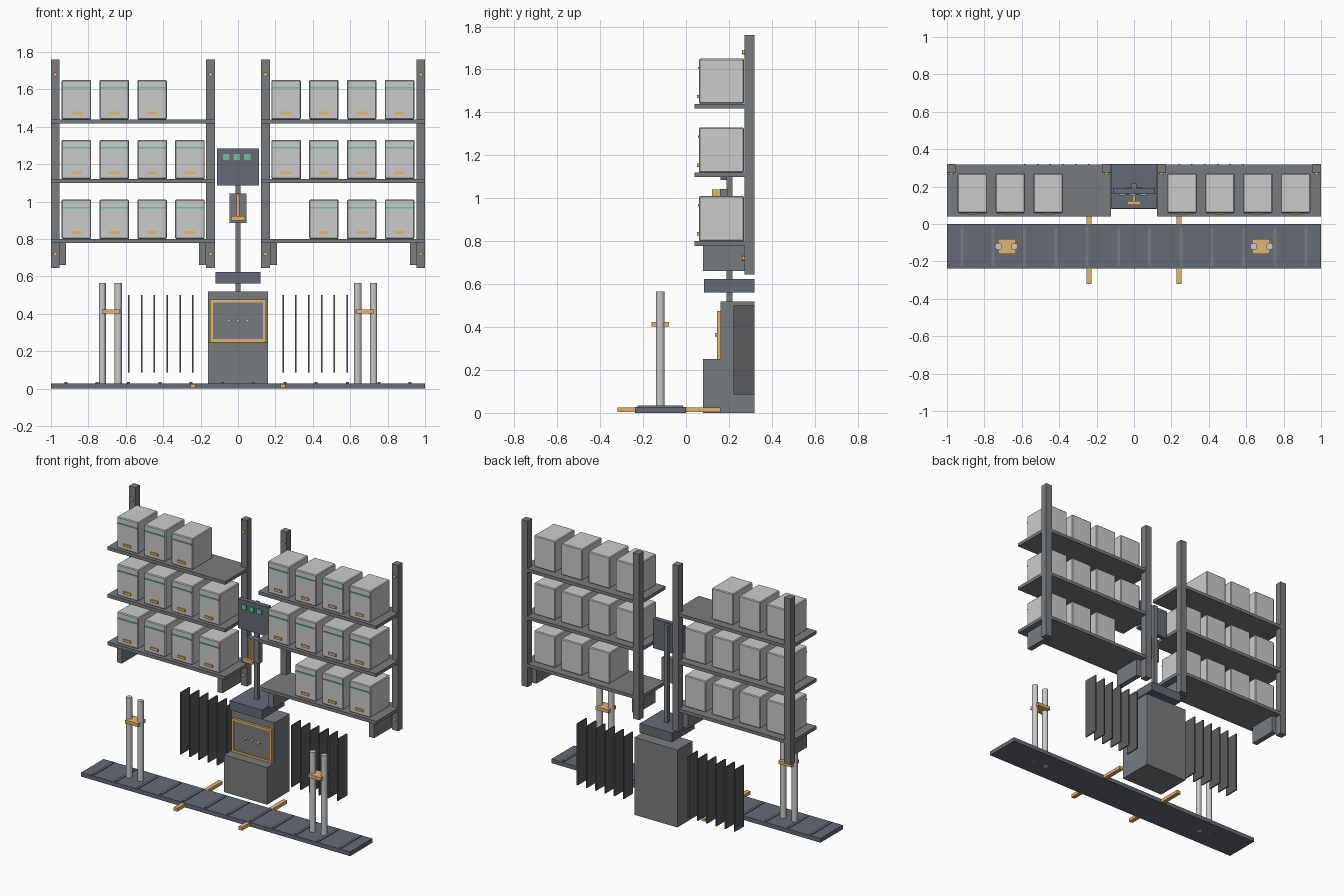
import bpy, bmesh, math
from mathutils import Matrix

if "Cube" in bpy.data.objects:
    bpy.data.objects.remove(bpy.data.objects["Cube"])


def mat(name, col):
    m = bpy.data.materials.new(name)
    m.diffuse_color = (*col, 1)
    m.use_nodes = True
    m.node_tree.nodes["Principled BSDF"].inputs["Base Color"].default_value = m.diffuse_color
    return m


STEEL = mat("steel", (0.19, 0.20, 0.21))
NAVY = mat("blue_steel", (0.13, 0.145, 0.18))
DARK = mat("dark_fin", (0.10, 0.105, 0.11))
BRASS = mat("brass", (0.75, 0.47, 0.15))
GREEN = mat("green", (0.15, 0.55, 0.33))


def finish(name, bm, m):
    me = bpy.data.meshes.new(name)
    bm.to_mesh(me)
    bm.free()
    ob = bpy.data.objects.new(name, me)
    bpy.context.collection.objects.link(ob)
    if m:
        me.materials.append(m)
    return ob


def box(name, x, y, z, m=None, bevel=0):
    """Box from (min, max) pairs on each axis."""
    bm = bmesh.new()
    bmesh.ops.create_cube(bm, size=1)
    for v in bm.verts:
        for i, r in enumerate((x, y, z)):
            v.co[i] = max(r) if v.co[i] > 0 else min(r)
    if bevel:
        bmesh.ops.bevel(bm, geom=bm.edges[:], offset=bevel, segments=1, affect='EDGES')
    return finish(name, bm, m)


def cyl(name, c, r, length, axis='Z', m=None, sides=12):
    bm = bmesh.new()
    bmesh.ops.create_cone(bm, cap_ends=True, segments=sides, radius1=r, radius2=r, depth=length)
    rot = Matrix.Rotation(math.pi / 2, 4, 'X') if axis == 'Y' else Matrix()
    bmesh.ops.transform(bm, matrix=Matrix.Translation(c) @ rot, verts=bm.verts)
    return finish(name, bm, m)


def span(c, w):
    return (c - w / 2, c + w / 2)


SHELF_Z = (0.80, 1.12, 1.44)
EMPTY = {(-1, 2, 0), (1, 0, 0)}          # slots without a crate: side, row, column

for s in (-1, 1):
    # rack posts with fixing bolts
    for x in (0.147, 0.977):
        box("rack_post", span(s * x, 0.046), (0.272, 0.32), (0.645, 1.76), STEEL)
        for z in (0.72, 1.68):
            cyl("post_bolt", (s * x, 0.268, z), 0.011, 0.012, 'Y', BRASS)
    # brackets under the lowest shelf
    for x in (0.19, 0.938):
        box("shelf_bracket", span(s * x, 0.036), (0.08, 0.275), (0.66, 0.78), STEEL)
    # shelves and crates
    for row, z in enumerate(SHELF_Z):
        box("shelf", (s * 0.123, s * 0.999), (0.04, 0.319), (z - 0.022, z), STEEL)
        for col in range(4):
            if (s, row, col) in EMPTY:
                continue
            x = s * (0.257 + 0.2023 * col)
            box("crate", span(x, 0.158), (0.06, 0.27), (z, z + 0.21), None, 0.005)
            box("crate_stripe", span(x, 0.146), (0.055, 0.065), (z + 0.164, z + 0.172), GREEN)
            box("crate_handle", span(x, 0.055), (0.052, 0.065), (z + 0.026, z + 0.042), BRASS)
    # paired poles with clamp
    for x in (0.64, 0.725):
        cyl("pole", (s * x, -0.12, 0.2825), 0.019, 0.565)
    box("pole_clamp", span(s * 0.68, 0.096), (-0.16, -0.08), (0.402, 0.424), BRASS)
    # cooling fins beside the cabinet
    for i in range(6):
        box("fin", span(s * (0.241 + 0.0687 * i), 0.008), (0.222, 0.32), (0.085, 0.5), DARK)
    # cross bars through the base rail
    box("cross_bar", span(s * 0.24, 0.028), (-0.32, 0.16), (0.003, 0.025), BRASS)

# base rail with ridges
box("base_rail", (-1, 1), (-0.237, 0), (0, 0.028), NAVY)
for i in range(12):
    box("rail_ridge", span(-0.92 + i * 1.84 / 11, 0.016), (-0.225, -0.015), (0.027, 0.034), STEEL)

# stepped cabinet extruded from its side profile
bm = bmesh.new()
prof = [(0.08, 0), (0.32, 0), (0.32, 0.52), (0.16, 0.52), (0.16, 0.25), (0.08, 0.25)]
f = bm.faces.new([bm.verts.new((-0.16, y, z)) for y, z in prof])
ext = bmesh.ops.extrude_face_region(bm, geom=[f])
bmesh.ops.translate(bm, vec=(0.32, 0, 0),
                    verts=[g for g in ext["geom"] if isinstance(g, bmesh.types.BMVert)])
bmesh.ops.recalc_face_normals(bm, faces=bm.faces[:])
finish("cabinet", bm, STEEL)

# brass frame and buttons on the cabinet front
for s in (-1, 1):
    box("door_frame_side", span(s * 0.142, 0.014), (0.145, 0.162), (0.25, 0.475), BRASS)
for z in (0.257, 0.468):
    box("door_frame_rail", (-0.149, 0.149), (0.145, 0.162), span(z, 0.014), BRASS)
box("door_panel", (-0.136, 0.136), (0.15, 0.162), (0.262, 0.462), STEEL)
for x in (-0.05, 0, 0.05):
    cyl("door_button", (x, 0.145, 0.364), 0.009, 0.02, 'Y')

# collar and mast
box("collar", (-0.12, 0.12), (0.083, 0.32), (0.562, 0.624), NAVY)
box("mast", (-0.014, 0.014), (0.189, 0.216), (0.51, 1.275), STEEL)

# lever unit
box("lever_plate", (-0.045, 0.045), (0.158, 0.195), (0.885, 1.042), STEEL)
box("lever_arm", (-0.007, 0.007), (0.12, 0.16), (0.90, 1.04), BRASS)
box("lever_grip", (-0.038, 0.038), (0.102, 0.122), (0.90, 0.922), BRASS)

# status panel
box("status_panel", (-0.112, 0.112), (0.16, 0.192), (1.085, 1.283), NAVY)
for x in (-0.063, -0.007, 0.049):
    box("status_light", span(x, 0.034), (0.152, 0.162), (1.222, 1.255), GREEN)
